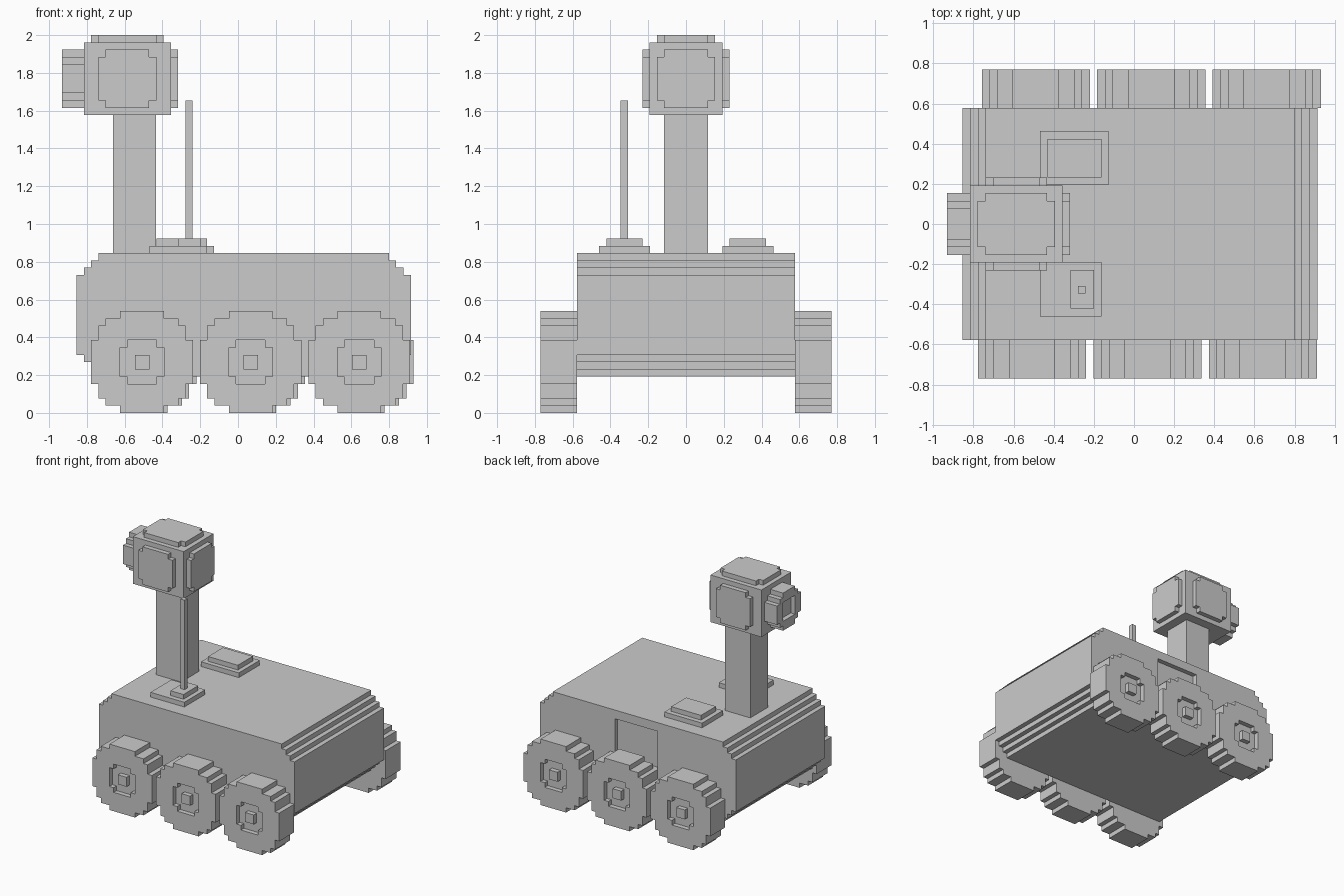
import bpy, bmesh
from mathutils import Vector

if "Cube" in bpy.data.objects:
    bpy.data.objects.remove(bpy.data.objects["Cube"])

U = 2 / 52  # size of one block step


def stepped(quadrant):
    """Closed outline in block units from its first-quadrant stair points."""
    q, r = quadrant, quadrant[::-1]
    return (q + [(-a, b) for a, b in r] + [(-a, -b) for a, b in q] + [(a, -b) for a, b in r])


def prism(name, outline, axis, centre, lo, hi):
    """Extrude an outline along an axis from lo to hi; centre is in the other two axes."""
    def place(a, b, d):
        p = [centre[0] + a * U, centre[1] + b * U]
        p.insert("xyz".index(axis), d)
        return Vector(p)
    bm = bmesh.new()
    face = bm.faces.new([bm.verts.new(place(a, b, lo)) for a, b in outline])
    top = bmesh.ops.extrude_face_region(bm, geom=[face])["geom"]
    move = place(0, 0, hi) - place(0, 0, lo)
    bmesh.ops.translate(bm, vec=move, verts=[g for g in top if isinstance(g, bmesh.types.BMVert)])
    bmesh.ops.recalc_face_normals(bm, faces=bm.faces)
    me = bpy.data.meshes.new(name)
    bm.to_mesh(me)
    bm.free()
    ob = bpy.data.objects.new(name, me)
    bpy.context.collection.objects.link(ob)
    return ob


def box(name, x, y, z):
    cx, cy = sum(x) / 2, sum(y) / 2
    hx, hy = (x[1] - x[0]) / 2 / U, (y[1] - y[0]) / 2 / U
    return prism(name, stepped([(hx, hy)]), "z", (cx, cy), *z)


def carve(ob, cutter):
    """Cut a recess and discard the cutter."""
    cutter.hide_render = True
    mod = ob.modifiers.new("recess", "BOOLEAN")
    mod.operation, mod.solver, mod.object = "DIFFERENCE", "EXACT", cutter
    bpy.context.view_layer.objects.active = ob
    bpy.ops.object.modifier_apply(modifier=mod.name)
    bpy.data.objects.remove(cutter)


BODY = stepped([(23, 5.5), (22, 5.5), (22, 6.5), (21, 6.5), (21, 7.5), (20, 7.5), (20, 8.5)])
WHEEL = stepped([(7, 3), (6, 3), (6, 5), (5, 5), (5, 6), (3, 6), (3, 7)])
HUB = stepped([(3, 2), (2, 2), (2, 3)])
LENS = stepped([(4, 2), (3, 2), (3, 3), (2, 3), (2, 4)])
PLATE = stepped([(4, 3), (3, 3), (3, 4)])
TOP_PLATE = stepped([(5, 3), (4, 3), (4, 4)])

# Hull with a shallow side bay at the back
hull = prism("hull", BODY, "y", (0.03, 0.519), -15 * U, 15 * U)
carve(hull, box("bay_cutter", (-0.145, 0.24), (14 * U, 16 * U), (0.46, 0.775)))

# Six wheels with recessed hubs
for side, s, shift in (("front", -1, -0.508), ("back", 1, -0.489)):
    for i in range(3):
        c = (shift + i * 0.575, 7 * U)
        wheel = prism(f"{side}_wheel_{i + 1}", WHEEL, "y", c, s * 15 * U, s * 20 * U)
        carve(wheel, prism("hub_cutter", HUB, "y", c, s * 19 * U, s * 21 * U))
        prism(f"{side}_axle_{i + 1}", stepped([(1, 1)]), "y", c, s * 18.8 * U, s * 20 * U)

# Mast and camera head
box("mast", (-0.662, -0.433), (-3 * U, 3 * U), (22 * U, 41.2 * U))
box("head", (-0.816, -0.356), (-5 * U, 5 * U), (41 * U, 51 * U))
prism("head_top_plate", TOP_PLATE, "z", (-0.586, 0), 51 * U, 52 * U)
for side, s in (("front", -1), ("back", 1)):
    prism(f"head_{side}_plate", PLATE, "y", (-0.586, 46 * U), s * 5 * U, s * 6 * U)
prism("head_end_plate", PLATE, "x", (0, 46 * U), -0.356, -0.318)
lens = prism("camera_lens", LENS, "x", (0, 46 * U), -0.816, -0.931)
carve(lens, prism("lens_cutter", stepped([(2, 2)]), "x", (0, 46 * U), -0.893, -0.97))

# Deck fittings and antenna
box("front_pad", (-0.469, -0.163), (-0.46, -0.19), (22 * U, 23 * U))
box("antenna_base", (-0.316, -0.199), (-0.42, -0.229), (23 * U, 24 * U))
box("antenna", (-0.279, -0.241), (-0.346, -0.308), (24 * U, 43 * U))
box("back_pad", (-0.469, -0.128), (0.193, 0.463), (22 * U, 23 * U))
box("back_pad_cap", (-0.432, -0.163), (0.231, 0.424), (23 * U, 24 * U))
